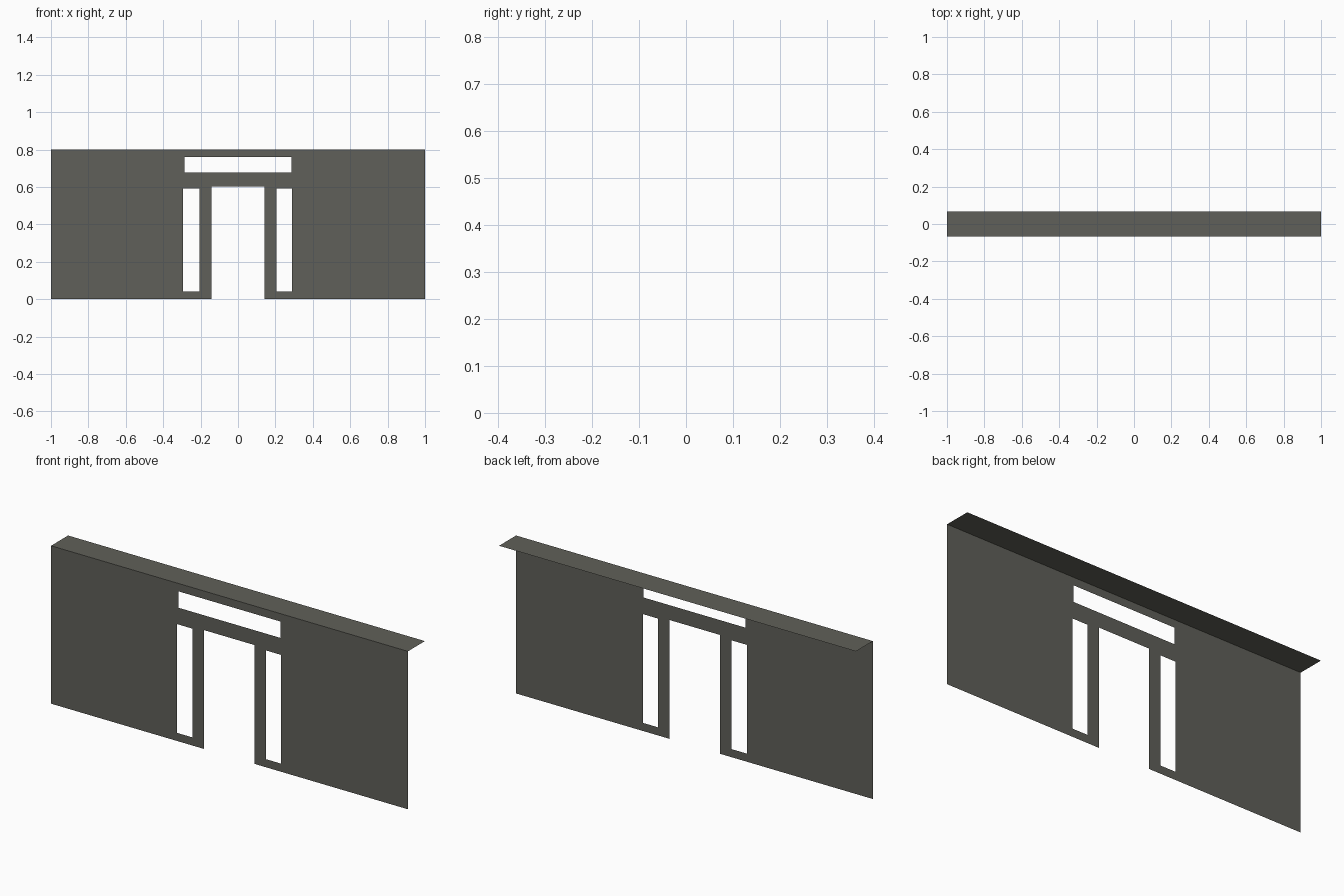
import bpy, bmesh

if "Cube" in bpy.data.objects:
    bpy.data.objects.remove(bpy.data.objects["Cube"])

HALF_LEN, HALF_DEPTH, HEIGHT = 1.0, 0.068, 0.80

mat = bpy.data.materials.new("dark warm grey")
mat.diffuse_color = (0.117, 0.117, 0.100, 1)
mat.use_nodes = True
mat.node_tree.nodes["Principled BSDF"].inputs["Base Color"].default_value = mat.diffuse_color

# Openings as (x0, x1, z0, z1)
OPENINGS = [
    (-0.143, 0.141, 0.0, 0.602),     # doorway
    (-0.293, -0.207, 0.041, 0.592),  # left side light
    (0.205, 0.290, 0.041, 0.592),    # right side light
    (-0.287, 0.285, 0.677, 0.760),   # transom light
]


def sheet(name, us, vs, place, holes=()):
    """Flat sheet on a u/v grid, leaving out cells inside any hole."""
    bm = bmesh.new()
    grid = [[bm.verts.new(place(u, v)) for v in vs] for u in us]
    for i in range(len(us) - 1):
        for j in range(len(vs) - 1):
            u, v = (us[i] + us[i + 1]) / 2, (vs[j] + vs[j + 1]) / 2
            if any(a < u < b and c < v < d for a, b, c, d in holes):
                continue
            bm.faces.new((grid[i][j], grid[i + 1][j],
                          grid[i + 1][j + 1], grid[i][j + 1]))
    bmesh.ops.delete(bm, geom=[v for v in bm.verts if not v.link_faces], context='VERTS')
    me = bpy.data.meshes.new(name)
    bm.to_mesh(me)
    bm.free()
    me.materials.append(mat)
    ob = bpy.data.objects.new(name, me)
    bpy.context.collection.objects.link(ob)
    return ob


# Front wall with door and window openings
xs = sorted({-HALF_LEN, HALF_LEN, *(x for o in OPENINGS for x in o[:2])})
zs = sorted({0.0, HEIGHT, *(z for o in OPENINGS for z in o[2:])})
sheet("front_wall", xs, zs, lambda x, z: (x, -HALF_DEPTH, z), OPENINGS)

# Flat top ledge running back from the wall's top edge
sheet("top_ledge", [-HALF_LEN, HALF_LEN], [-HALF_DEPTH, HALF_DEPTH],
      lambda x, y: (x, y, HEIGHT))
